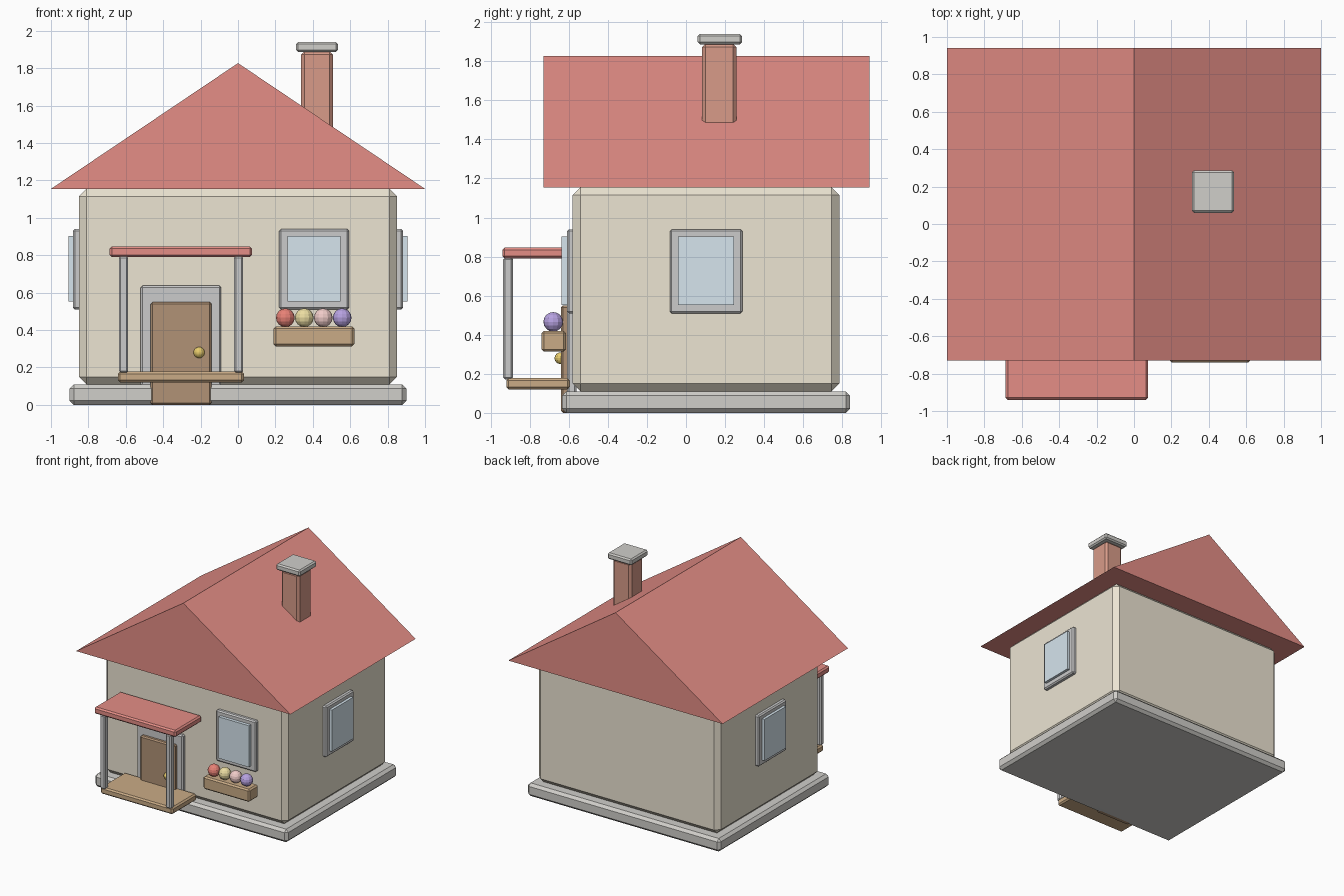
import bpy, bmesh
from mathutils import Vector

if "Cube" in bpy.data.objects:
    bpy.data.objects.remove(bpy.data.objects["Cube"])

COLORS = {
    "roof_red": (0.78, 0.27, 0.24), "cream": (0.84, 0.78, 0.65), "stone": (0.63, 0.62, 0.59),
    "brick": (0.69, 0.33, 0.25), "trim_white": (0.84, 0.83, 0.82), "glass_blue": (0.67, 0.78, 0.85),
    "door_brown": (0.44, 0.29, 0.18), "wood": (0.59, 0.41, 0.24), "gold": (0.80, 0.60, 0.15),
    "flower_red": (0.80, 0.22, 0.18), "flower_yellow": (0.83, 0.72, 0.36),
    "flower_pink": (0.87, 0.60, 0.58), "flower_purple": (0.47, 0.36, 0.75),
}
MATS = {}
for n, c in COLORS.items():
    MATS[n] = bpy.data.materials.new(n)
    MATS[n].diffuse_color = (*c, 1)


def finish(name, bm, mat):
    me = bpy.data.meshes.new(name)
    bmesh.ops.recalc_face_normals(bm, faces=bm.faces[:])
    bm.to_mesh(me)
    bm.free()
    me.materials.append(MATS[mat])
    ob = bpy.data.objects.new(name, me)
    bpy.context.collection.objects.link(ob)
    return ob


def box(name, x, y, z, mat, bevel=0.01):
    """Chamfered box from (min, max) ranges."""
    bm = bmesh.new()
    bmesh.ops.create_cube(bm, size=1)
    for v in bm.verts:
        v.co = Vector([r[0] + (c + 0.5) * (r[1] - r[0]) for c, r in zip(v.co, (x, y, z))])
    if bevel:
        bmesh.ops.bevel(bm, geom=bm.edges[:], offset=bevel, segments=1, affect='EDGES')
    return finish(name, bm, mat)


def ball(name, loc, r, mat):
    bm = bmesh.new()
    bmesh.ops.create_uvsphere(bm, u_segments=12, v_segments=8, radius=r)
    bmesh.ops.translate(bm, vec=loc, verts=bm.verts)
    return finish(name, bm, mat)


# Foundation and walls
box("foundation", (-0.9, 0.9), (-0.635, 0.84), (0, 0.11), "stone", 0.022)
box("walls", (-0.85, 0.85), (-0.58, 0.785), (0.11, 1.155), "cream", 0.04)

# Gabled roof: triangle profile extruded along y
bm = bmesh.new()
f = bm.faces.new([bm.verts.new((x, -0.73, z)) for x, z in ((-1, 1.155), (1, 1.155), (0, 1.827))])
ext = bmesh.ops.extrude_face_region(bm, geom=[f], use_keep_orig=True)
bmesh.ops.translate(bm, vec=(0, 1.67, 0),
                    verts=[g for g in ext["geom"] if isinstance(g, bmesh.types.BMVert)])
finish("roof", bm, "roof_red")

# Chimney
box("chimney", (0.338, 0.508), (0.083, 0.258), (1.3, 1.89), "brick", 0.018)
box("chimney_cap", (0.31, 0.535), (0.06, 0.287), (1.887, 1.94), "stone", 0.011)

# Front window and mirrored side windows
box("front_window_frame", (0.22, 0.594), (-0.61, -0.56), (0.51, 0.94), "trim_white")
box("front_window_glass", (0.265, 0.547), (-0.637, -0.57), (0.553, 0.903), "glass_blue", 0)
for side, s in (("left", -1), ("right", 1)):
    box(side + "_window_frame", sorted((s * 0.83, s * 0.882)), (-0.083, 0.288), (0.51, 0.94), "trim_white")
    box(side + "_window_glass", sorted((s * 0.84, s * 0.905)), (-0.042, 0.246), (0.553, 0.903),
        "glass_blue", 0)

# Door
box("door_frame", (-0.52, -0.09), (-0.61, -0.56), (0.0, 0.637), "trim_white")
box("door", (-0.467, -0.142), (-0.64, -0.57), (0.0, 0.55), "door_brown")
ball("door_knob", (-0.208, -0.643, 0.28), 0.03, "gold")

# Porch
box("porch_floor", (-0.642, 0.032), (-0.92, -0.595), (0.12, 0.178), "wood", 0.012)
box("porch_roof", (-0.687, 0.075), (-0.94, -0.59), (0.79, 0.847), "roof_red", 0.012)
for side, x in (("left", -0.612), ("right", 0.003)):
    box(side + "_porch_post", (x - 0.025, x + 0.025), (-0.936, -0.886), (0.172, 0.796), "trim_white")

# Flower box
box("flower_box", (0.19, 0.622), (-0.74, -0.615), (0.313, 0.42), "wood", 0.012)
for i, c in enumerate(("red", "yellow", "pink", "purple")):
    ball(c + "_flower", (0.253 + 0.1013 * i, -0.68, 0.466), 0.05, "flower_" + c)

for m in bpy.data.materials:
    if m.users and not m.is_grease_pencil:
        m.use_nodes = True
        m.node_tree.nodes["Principled BSDF"].inputs["Base Color"].default_value = m.diffuse_color
